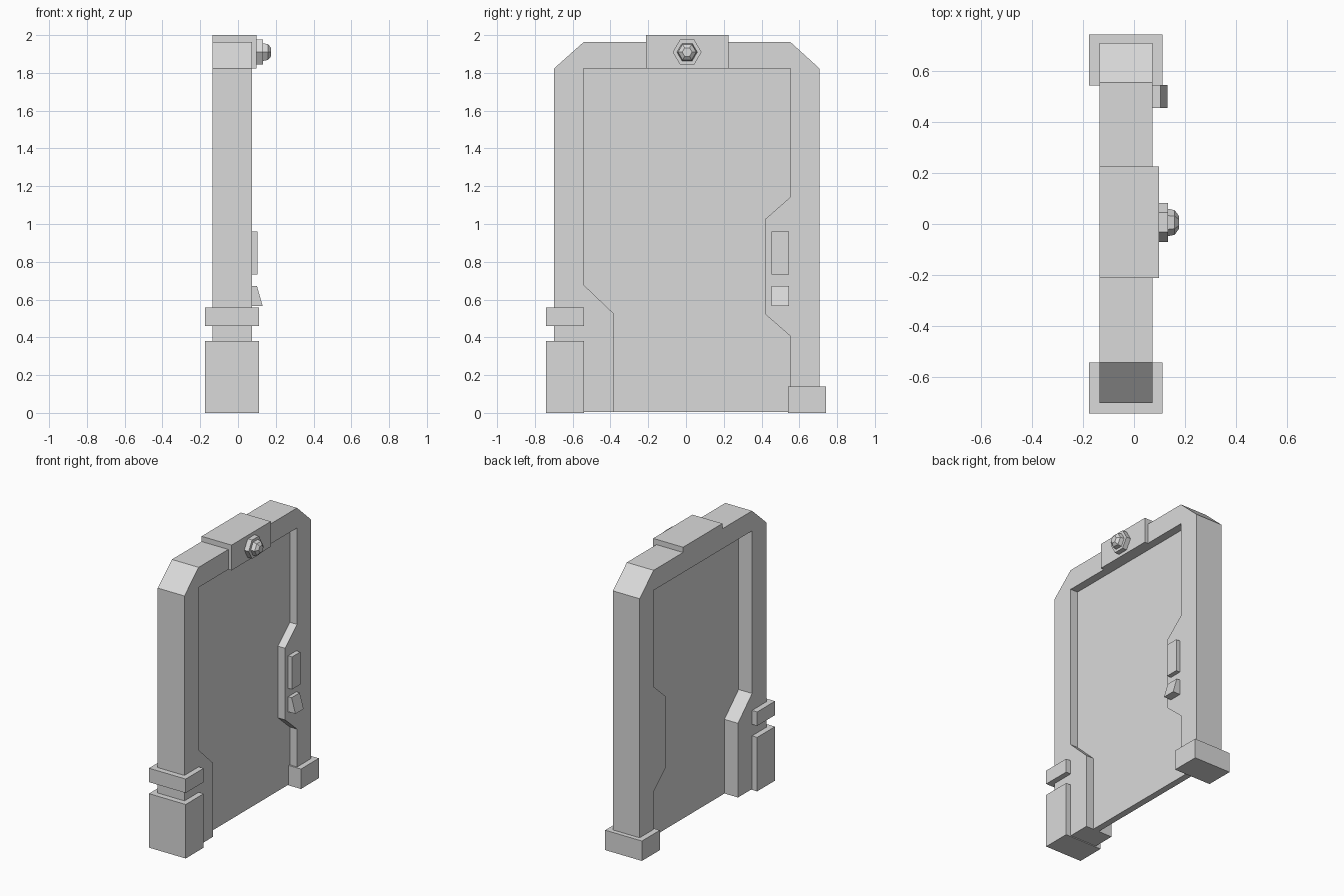
import bpy, bmesh, math

cube = bpy.data.objects.get("Cube")
if cube:
    bpy.data.objects.remove(cube, do_unlink=True)

grey = bpy.data.materials.new("plain_grey")
grey.use_nodes = True
grey.diffuse_color = (0.7, 0.7, 0.7, 1)
grey.node_tree.nodes["Principled BSDF"].inputs["Base Color"].default_value = (0.7, 0.7, 0.7, 1)


def finish(name, bm):
    bmesh.ops.recalc_face_normals(bm, faces=bm.faces)
    mesh = bpy.data.meshes.new(name)
    bm.to_mesh(mesh)
    bm.free()
    mesh.materials.append(grey)
    obj = bpy.data.objects.new(name, mesh)
    bpy.context.collection.objects.link(obj)
    return obj


def extrude_outline(name, outline, direction, offset):
    """Extrude a flat outline of 3D points by a length along one axis."""
    bm = bmesh.new()
    face = bm.faces.new([bm.verts.new(p) for p in outline])
    new = bmesh.ops.extrude_face_region(bm, geom=[face])["geom"]
    vec = [0, 0, 0]
    vec[direction] = offset
    bmesh.ops.translate(bm, vec=vec, verts=[v for v in new if isinstance(v, bmesh.types.BMVert)])
    return finish(name, bm)


def slab(name, outline, x0, x1):
    return extrude_outline(name, [(x0, y, z) for y, z in outline], 0, x1 - x0)


def box(name, x, y, z):
    corners = [(y[0], z[0]), (y[1], z[0]), (y[1], z[1]), (y[0], z[1])]
    return slab(name, corners, *x)


def hex_stack(name, rings, y, z):
    """Six-sided solid along x, from (x, radius) rings."""
    bm = bmesh.new()
    loops = []
    for x, r in rings:
        angles = [math.tau * i / 6 for i in range(6)]
        loops.append([bm.verts.new((x, y + r * math.cos(a), z + r * math.sin(a))) for a in angles])
    for a, b in zip(loops, loops[1:]):
        for i in range(6):
            j = (i + 1) % 6
            bm.faces.new((a[i], a[j], b[j], b[i]))
    bm.faces.new(loops[0])
    bm.faces.new(loops[-1])
    return finish(name, bm)


# Door opening, from bottom left around to bottom right
BACK, FRONT, FLOOR = -0.135, 0.073, 0.006
opening = [(-0.385, FLOOR), (-0.385, 0.528), (-0.542, 0.678), (-0.542, 1.822),
           (0.553, 1.822), (0.553, 1.143), (0.42, 1.026), (0.42, 0.522),
           (0.553, 0.406), (0.553, FLOOR)]
outside = [(0.708, FLOOR), (0.708, 1.822), (0.553, 1.963),
           (-0.542, 1.963), (-0.7, 1.822), (-0.7, FLOOR)]

# Frame and thin recessed door, set deeper from the back
slab("door_frame", opening + outside, BACK, FRONT)
slab("door_panel", opening, -0.03, 0.016)

# Bands and feet wrapped around the posts
WRAP = (-0.175, 0.111)
box("tall_foot", WRAP, (-0.74, -0.541), (0, 0.38))
box("post_band", WRAP, (-0.74, -0.541), (0.461, 0.559))
box("short_foot", WRAP, (0.541, 0.74), (0, 0.14))

# Header block with hexagonal lamp
box("header_block", (BACK, 0.098), (-0.212, 0.225), (1.822, 2))
hex_stack("lamp_base", [(0.098, 0.076), (0.132, 0.076)], 0.006, 1.91)
hex_stack("lamp", [(0.132, 0.054), (0.159, 0.048), (0.175, 0.026)], 0.006, 1.91)

# Control plate and sloped button
box("control_plate", (FRONT, 0.104), (0.453, 0.544), (0.732, 0.961))
wedge = [(FRONT, 0.567), (0.13, 0.567), (0.1, 0.673), (FRONT, 0.673)]
extrude_outline("sloped_button", [(x, 0.453, z) for x, z in wedge], 1, 0.091)
